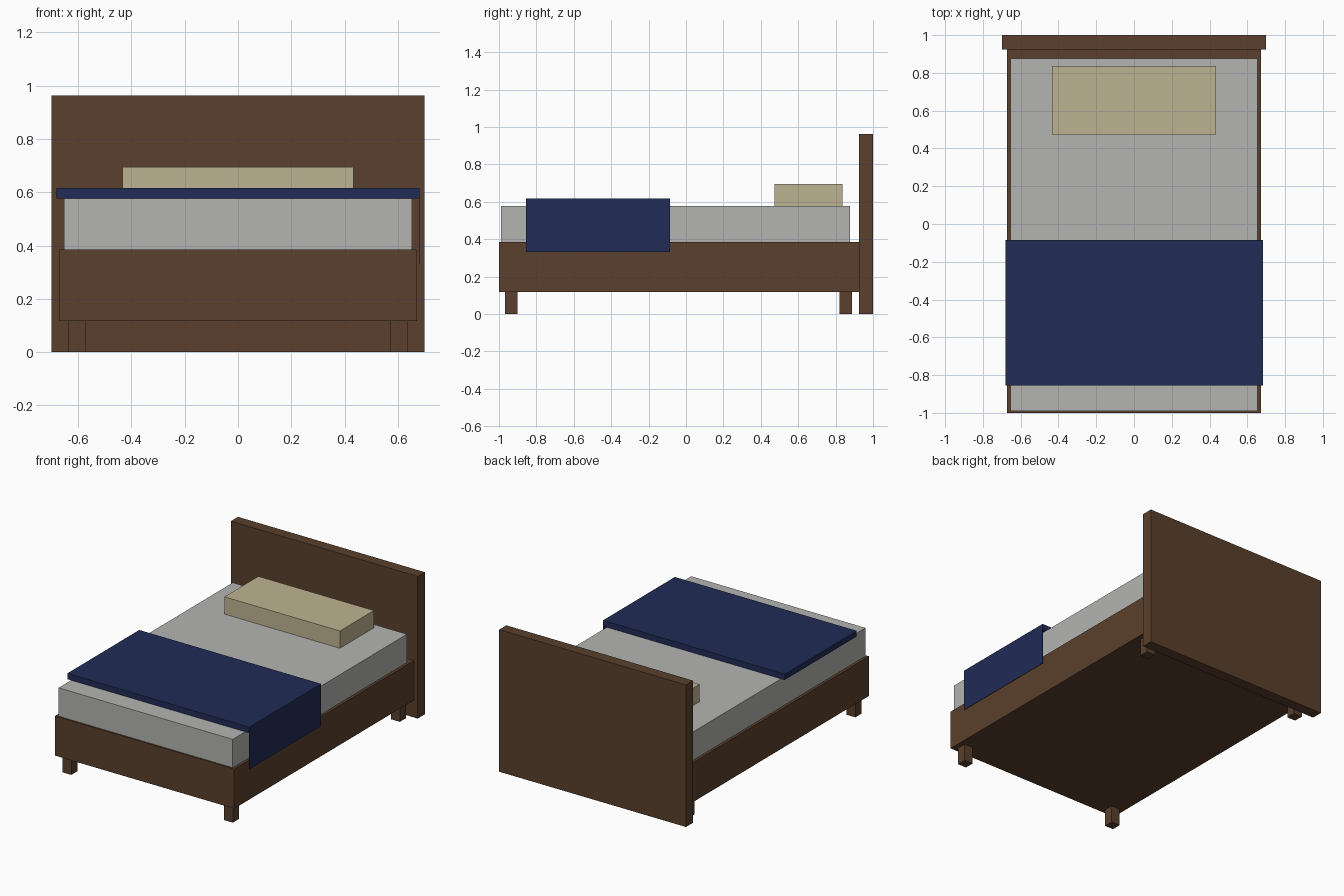
import bpy
import bmesh

cube = bpy.data.objects.get("Cube")
if cube:
    bpy.data.objects.remove(cube, do_unlink=True)


def material(name, rgb):
    mat = bpy.data.materials.new(name)
    mat.use_nodes = True
    colour = (*rgb, 1)
    mat.diffuse_color = colour
    mat.node_tree.nodes["Principled BSDF"].inputs["Base Color"].default_value = colour
    return mat


wood = material("brown wood", (0.102, 0.051, 0.026))
linen = material("grey linen", (0.456, 0.456, 0.445))
cream = material("cream cotton", (0.515, 0.456, 0.287))
navy = material("navy wool", (0.015, 0.025, 0.093))


def add_object(name, bm, mat):
    mesh = bpy.data.meshes.new(name)
    bm.to_mesh(mesh)
    bm.free()
    mesh.materials.append(mat)
    obj = bpy.data.objects.new(name, mesh)
    bpy.context.collection.objects.link(obj)
    return obj


def box(name, xs, ys, zs, mat):
    """Box filling the given (low, high) ranges."""
    bm = bmesh.new()
    bmesh.ops.create_cube(bm, size=1)
    for v in bm.verts:
        v.co = [r[0] if c < 0 else r[1] for c, r in zip(v.co, (xs, ys, zs))]
    return add_object(name, bm, mat)


def centred(half):
    return (-half, half)


# Levels shared by neighbouring parts
frame_bottom, frame_top = 0.117, 0.385
mattress_top = 0.577
blanket_ys = (-0.855, -0.085)
blanket_half, blanket_top = 0.681, 0.616

# Wooden frame and headboard
box("bed_frame", centred(0.672), (-1, 0.924), (frame_bottom, frame_top), wood)
box("headboard", centred(0.7), (0.924, 1), (0, 0.963), wood)

# Four short legs
for end, ys in (("front", (-0.967, -0.902)), ("back", (0.822, 0.887))):
    for side, xs in (("left", (0.573, 0.638)), ("right", (-0.638, -0.573))):
        box(f"{end}_{side}_leg", xs, ys, (0, frame_bottom), wood)

# Bedding
box("mattress", centred(0.653), (-0.989, 0.877), (frame_top, mattress_top), linen)
box("pillow", centred(0.433), (0.473, 0.837), (mattress_top, 0.694), cream)
box("blanket", centred(blanket_half), blanket_ys, (mattress_top, blanket_top), navy)

# Thin blanket side hanging over the left edge only
box("blanket_drape", (blanket_half - 0.001, blanket_half + 0.001), blanket_ys,
    (0.33, blanket_top), navy)
